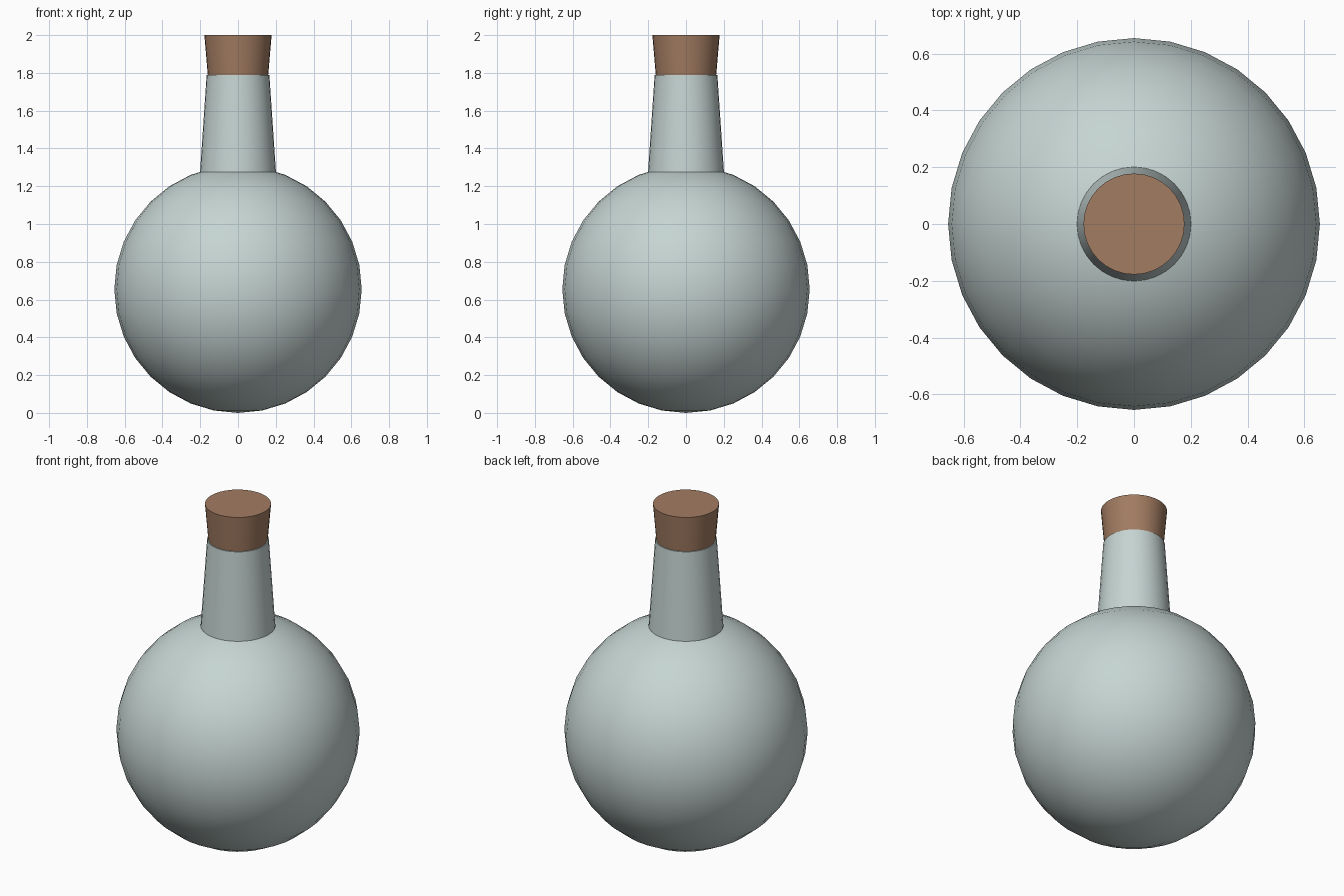
import bpy
import math

cube = bpy.data.objects.get("Cube")
if cube:
    bpy.data.objects.remove(cube, do_unlink=True)


def make_material(name, rgb):
    mat = bpy.data.materials.new(name)
    mat.use_nodes = True
    color = (*rgb, 1.0)
    mat.diffuse_color = color
    mat.node_tree.nodes["Principled BSDF"].inputs["Base Color"].default_value = color
    return mat


def finish(name, mat):
    obj = bpy.context.object
    obj.name = name
    obj.data.materials.append(mat)
    bpy.ops.object.shade_smooth_by_angle(angle=math.radians(35))
    return obj


def tapered(name, mat, r_bottom, r_top, z_bottom, z_top):
    bpy.ops.mesh.primitive_cone_add(
        vertices=32, radius1=r_bottom, radius2=r_top,
        depth=z_top - z_bottom, location=(0, 0, (z_bottom + z_top) / 2))
    return finish(name, mat)


glass = make_material("pale grey green glass", (0.56, 0.66, 0.645))
cork = make_material("brown cork", (0.36, 0.20, 0.12))

# Round flask body
RADIUS = 0.655
bpy.ops.mesh.primitive_uv_sphere_add(
    segments=32, ring_count=16, radius=RADIUS, location=(0, 0, RADIUS))
finish("flask_body", glass)

# Tapering neck, sunk slightly into the body
tapered("flask_neck", glass, 0.204, 0.166, 1.23, 1.79)

# Stopper widening towards the top
tapered("cork_stopper", cork, 0.155, 0.178, 1.73, 2.0)
